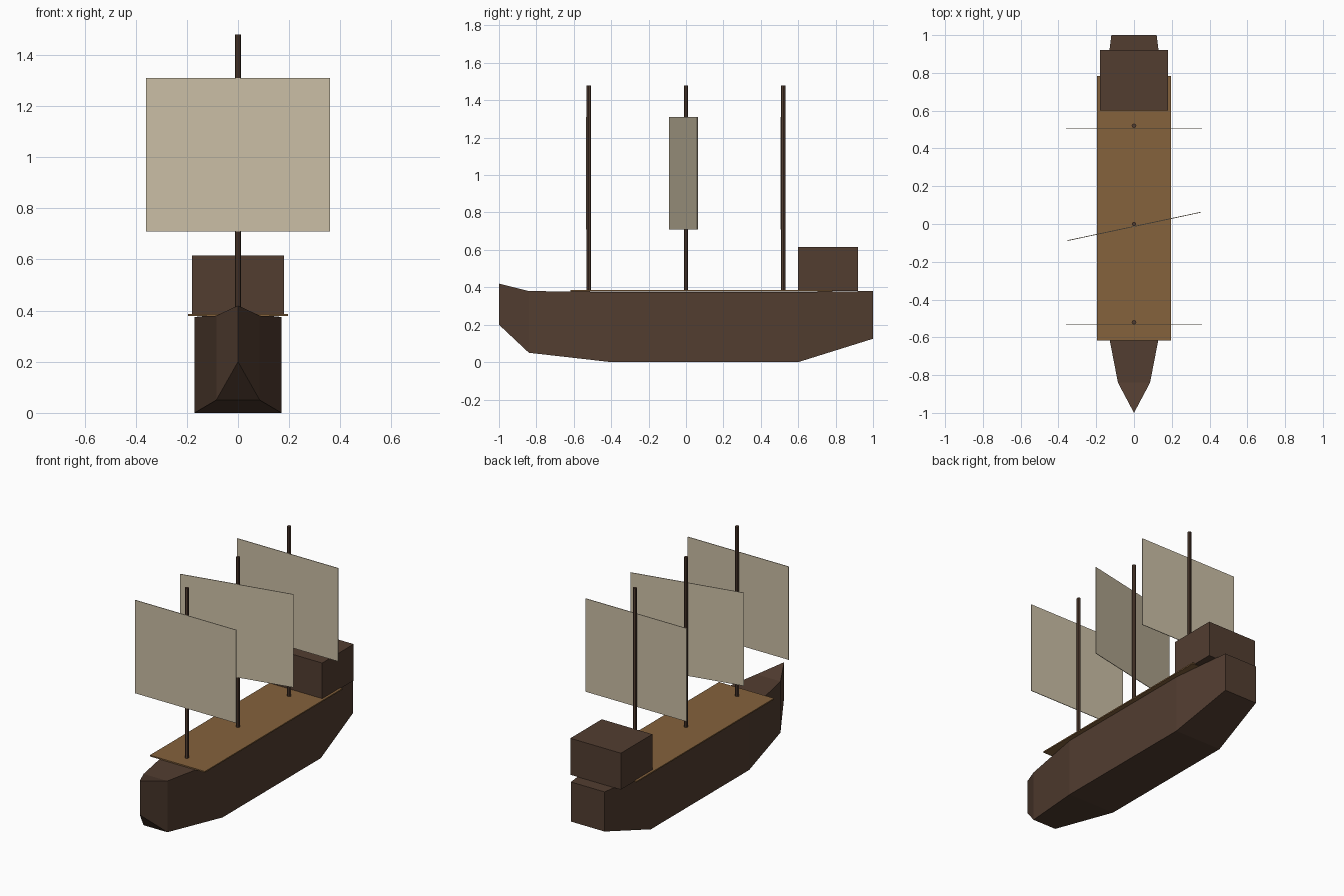
import bpy, bmesh, math

cube = bpy.data.objects.get("Cube")
if cube:
    bpy.data.objects.remove(cube, do_unlink=True)


def material(name, rgb):
    m = bpy.data.materials.new(name)
    m.use_nodes = True
    m.diffuse_color = (*rgb, 1)
    m.node_tree.nodes["Principled BSDF"].inputs["Base Color"].default_value = (*rgb, 1)
    return m


DARK_WOOD = material("dark wood", (0.085, 0.047, 0.03))
DECK_WOOD = material("deck wood", (0.235, 0.122, 0.046))
CANVAS = material("canvas", (0.6, 0.52, 0.38))


def finish(name, bm, mat):
    bmesh.ops.recalc_face_normals(bm, faces=bm.faces)
    mesh = bpy.data.meshes.new(name)
    bm.to_mesh(mesh)
    bm.free()
    mesh.materials.append(mat)
    ob = bpy.data.objects.new(name, mesh)
    bpy.context.collection.objects.link(ob)
    return ob


def box(name, size, centre, mat, turn=0):
    bm = bmesh.new()
    bmesh.ops.create_cube(bm, size=1)
    bmesh.ops.scale(bm, vec=size, verts=bm.verts)
    ob = finish(name, bm, mat)
    ob.location = centre
    ob.rotation_euler.z = turn
    return ob


# Hull: rectangular sections (y, half width, bottom, top) joined to a pointed bow
sections = [(-0.84, 0.085, 0.05, 0.38), (-0.4, 0.17, 0, 0.375),
            (0.6, 0.17, 0, 0.375), (1, 0.12, 0.125, 0.38)]
bm = bmesh.new()
rings = [[bm.verts.new(p) for p in ((-w, y, lo), (w, y, lo), (w, y, hi), (-w, y, hi))]
         for y, w, lo, hi in sections]
for a, b in zip(rings, rings[1:]):
    for i in range(4):
        j = (i + 1) % 4
        bm.faces.new((a[i], a[j], b[j], b[i]))
bm.faces.new(rings[-1])
keel, stem = bm.verts.new((0, -1, 0.2)), bm.verts.new((0, -1, 0.42))
bl, br, tr, tl = rings[0]
for face in ((keel, bl, br), (stem, tl, tr), (keel, stem, tl, bl), (keel, stem, tr, br)):
    bm.faces.new(face)
finish("hull", bm, DARK_WOOD)

# Deck and stern cabin
box("deck", (0.392, 1.4, 0.008), (0, 0.083, 0.382), DECK_WOOD)
box("stern_cabin", (0.36, 0.32, 0.235), (0, 0.76, 0.4975), DARK_WOOD)

# Masts with square sails, the middle one turned
for name, y, turn in (("fore", -0.52, 0), ("main", 0, math.radians(12)), ("rear", 0.52, 0)):
    bm = bmesh.new()
    bmesh.ops.create_cone(bm, cap_ends=True, segments=8, radius1=0.012, radius2=0.012, depth=1.1)
    finish(name + "_mast", bm, DARK_WOOD).location = (0, y, 0.93)
    box(name + "_sail", (0.72, 0.004, 0.6), (0, y - 0.013, 1.01), CANVAS, turn)
